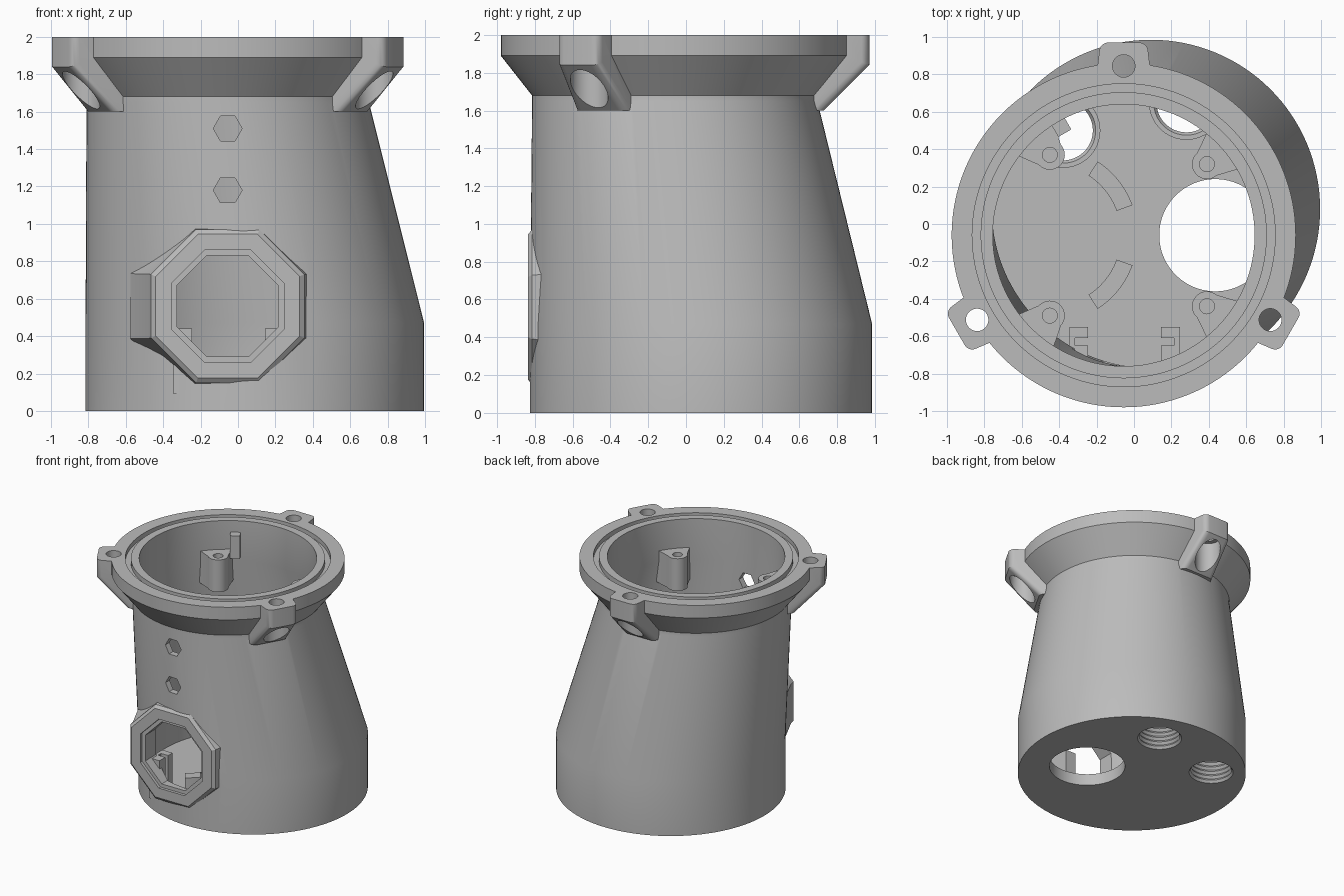
import bpy, bmesh
from math import cos, sin, pi, radians
from mathutils import Matrix, Vector

if "Cube" in bpy.data.objects:
    bpy.data.objects.remove(bpy.data.objects["Cube"])

grey = bpy.data.materials.new("plain grey")
grey.use_nodes = True
grey.diffuse_color = (0.5, 0.5, 0.5, 1)
grey.node_tree.nodes["Principled BSDF"].inputs["Base Color"].default_value = (0.5, 0.5, 0.5, 1)

BASE = (0.09, 0.08)      # axis of the wide foot
AXIS = (-0.055, -0.06)   # axis of the neck and flange
SEG = 128


def circle(centre, r, z, n=SEG):
    return [(centre[0] + r * cos(2 * pi * i / n), centre[1] + r * sin(2 * pi * i / n), z) for i in range(n)]


def upright(x, z, half, y, n, turn=0.0, stretch=1.0):
    """Regular polygon facing the front; half is the corner radius."""
    return [(x + stretch * half * cos(turn + 2 * pi * i / n), y, z + half * sin(turn + 2 * pi * i / n))
            for i in range(n)]


def octagon(apothem, y, stretch=1.0):
    return upright(-0.055, 0.56, apothem / cos(pi / 8), y, 8, pi / 8, stretch)


def finish(name, bm):
    bmesh.ops.recalc_face_normals(bm, faces=bm.faces)
    mesh = bpy.data.meshes.new(name)
    bm.to_mesh(mesh)
    bm.free()
    mesh.materials.append(grey)
    ob = bpy.data.objects.new(name, mesh)
    bpy.context.collection.objects.link(ob)
    return ob


def loft(name, rings, closed=False):
    """Skin a list of equal rings; cap the ends unless closed into a loop."""
    bm = bmesh.new()
    rows = [[bm.verts.new(p) for p in ring] for ring in rings]
    n = len(rows[0])
    pairs = list(zip(rows, rows[1:])) + ([(rows[-1], rows[0])] if closed else [])
    for a, b in pairs:
        for i in range(n):
            j = (i + 1) % n
            bm.faces.new((a[i], a[j], b[j], b[i]))
    if not closed:
        bm.faces.new(rows[0])
        bm.faces.new(rows[-1])
    return finish(name, bm)


def prism(name, outline, z0, z1):
    return loft(name, [[(x, y, z) for x, y in outline] for z in (z0, z1)])


def box(name, x0, x1, y0, y1, z0, z1):
    return prism(name, [(x0, y0), (x1, y0), (x1, y1), (x0, y1)], z0, z1)


def polar(r, deg, side=0.0, centre=AXIS):
    a = radians(deg)
    return (centre[0] + r * cos(a) - side * sin(a), centre[1] + r * sin(a) + side * cos(a))


def combine(target, other, operation):
    mod = target.modifiers.new(operation, "BOOLEAN")
    mod.operation = operation
    mod.solver = "EXACT"
    mod.object = other
    bpy.context.view_layer.objects.active = target
    bpy.ops.object.modifier_apply(modifier=mod.name)
    bpy.data.objects.remove(other)


def lug(angle):
    """Screw ear with a sloping underside and rounded sides."""
    profile = [(0.72, 2.0), (1.03, 2.0), (1.03, 1.84), (0.79, 1.6), (0.72, 1.6)]
    bm = bmesh.new()
    sides = []
    for s in (-1, 1):
        sides.append([bm.verts.new((r, s * (0.125 + (1.03 - r) * 0.12), z)) for r, z in profile])
    for i in range(5):
        j = (i + 1) % 5
        bm.faces.new((sides[0][i], sides[0][j], sides[1][j], sides[1][i]))
    bm.faces.new(sides[0])
    bm.faces.new(sides[1])
    soft = [bm.edges.get((s[i], s[i + 1])) for s in sides for i in (1, 2)]
    bmesh.ops.bevel(bm, geom=soft, offset=0.04, segments=5, profile=0.5, affect="EDGES")
    bm.transform(Matrix.Translation(Vector((*AXIS, 0))) @ Matrix.Rotation(radians(angle), 4, "Z"))
    return finish("lug", bm)


# Outer shell: round foot blending to an offset neck, then a conical flange
housing = loft("housing", [circle(BASE, 0.905, 0), circle(BASE, 0.905, 0.47), circle(AXIS, 0.755, 1.65),
                           circle(AXIS, 0.755, 1.68), circle(AXIS, 0.92, 1.89), circle(AXIS, 0.92, 2)])
LUGS = (90, 210, 330)
for angle in LUGS:
    combine(housing, lug(angle), "UNION")

# Octagonal window surround
combine(housing, loft("window_frame", [octagon(0.385, -0.835), octagon(0.41, -0.815),
                                       octagon(0.415, -0.76, 1.02), octagon(0.42, -0.55, 1.24)]), "UNION")

# Hollow interior
combine(housing, loft("cavity", [circle(BASE, 0.85, 0.1), circle(BASE, 0.85, 0.47),
                                 circle(AXIS, 0.7, 1.65), circle(AXIS, 0.7, 2.1)]), "DIFFERENCE")

# Seal groove in the rim
combine(housing, loft("groove", [circle(AXIS, 0.765, 1.96), circle(AXIS, 0.81, 1.96),
                                 circle(AXIS, 0.81, 2.05), circle(AXIS, 0.765, 2.05)], True), "DIFFERENCE")

# Lug screw holes with wide clearance below
for angle in LUGS:
    c = polar(0.905, angle)
    combine(housing, loft("screw_hole", [circle(c, 0.1, 1.5, 48), circle(c, 0.1, 1.88, 48),
                                         circle(c, 0.06, 1.88, 48), circle(c, 0.06, 2.1, 48)]), "DIFFERENCE")

# Window opening and hexagonal holes
combine(housing, loft("window", [octagon(0.3, -0.95), octagon(0.3, -0.81), octagon(0.27, -0.81),
                                 octagon(0.27, -0.5)]), "DIFFERENCE")
for z in (1.51, 1.18):
    combine(housing, loft("hex_hole", [upright(-0.055, z, 0.077, y, 6) for y in (-0.95, -0.7)]), "DIFFERENCE")

# Cable opening in the floor
combine(housing, loft("cable_hole", [circle((0.435, -0.06), 0.3, z) for z in (-0.1, 0.3)]), "DIFFERENCE")

# Threaded gland sockets
for c in ((-0.38, 0.5), (0.28, 0.65)):
    combine(housing, loft("socket", [circle(c, 0.2, z, 64) for z in (0.05, 0.24)]), "UNION")
    thread = [circle(c, 0.16 + 0.015 * (i % 2), -0.02 + 0.02 * i, 64) for i in range(15)]
    combine(housing, loft("thread", thread), "DIFFERENCE")

parts = [housing]

# Screw posts hanging from the inside wall
for x, y in ((-0.45, -0.49), (-0.45, 0.37), (0.39, 0.32), (0.39, -0.44)):
    d = Vector((x - AXIS[0], y - AXIS[1]))
    deg = Vector((1, 0)).angle_signed(d) * -180 / pi
    tip = [polar(0.08, deg + 90 + 180 * i / 16, 0, (x, y)) for i in range(17)]
    post = prism("screw_post", tip + [polar(0.72, deg, -0.14), polar(0.72, deg, 0.14)], 1.47, 1.75)
    combine(post, loft("pilot", [circle((x, y), 0.04, z, 32) for z in (1.52, 1.8)]), "DIFFERENCE")
    parts.append(post)

# Curved ribs on the floor
for start in (20, -57):
    angles = [start + 37 * i / 12 for i in range(13)]
    rim = (-0.45, -0.06)
    outline = [polar(0.38, a, 0, rim) for a in angles] + [polar(0.47, a, 0, rim) for a in reversed(angles)]
    parts.append(prism("floor_rib", outline, 0.09, 0.2))

# Slotted board clips behind the window
for side in (-1, 1):
    x = -0.05 + side * 0.23
    parts.append(box("clip_back", x - 0.035, x + 0.035, -0.73, -0.65, 0.09, 0.44))
    parts.append(box("clip_front", x - 0.035, x + 0.035, -0.61, -0.55, 0.09, 0.44))
    edge = x + side * 0.035
    parts.append(box("clip_web", *sorted((edge, edge + side * 0.03)), -0.73, -0.55, 0.09, 0.44))

# Small retaining tab high on the inside wall
parts.append(prism("wall_tab", [polar(0.63, 120, -0.04), polar(0.72, 120, -0.04),
                                polar(0.72, 120, 0.04), polar(0.63, 120, 0.04)], 1.7, 1.9))

# Smooth curved walls, crisp corners
bpy.ops.object.select_all(action="DESELECT")
for ob in parts:
    ob.select_set(True)
bpy.context.view_layer.objects.active = housing
bpy.ops.object.shade_smooth_by_angle(angle=radians(25))
